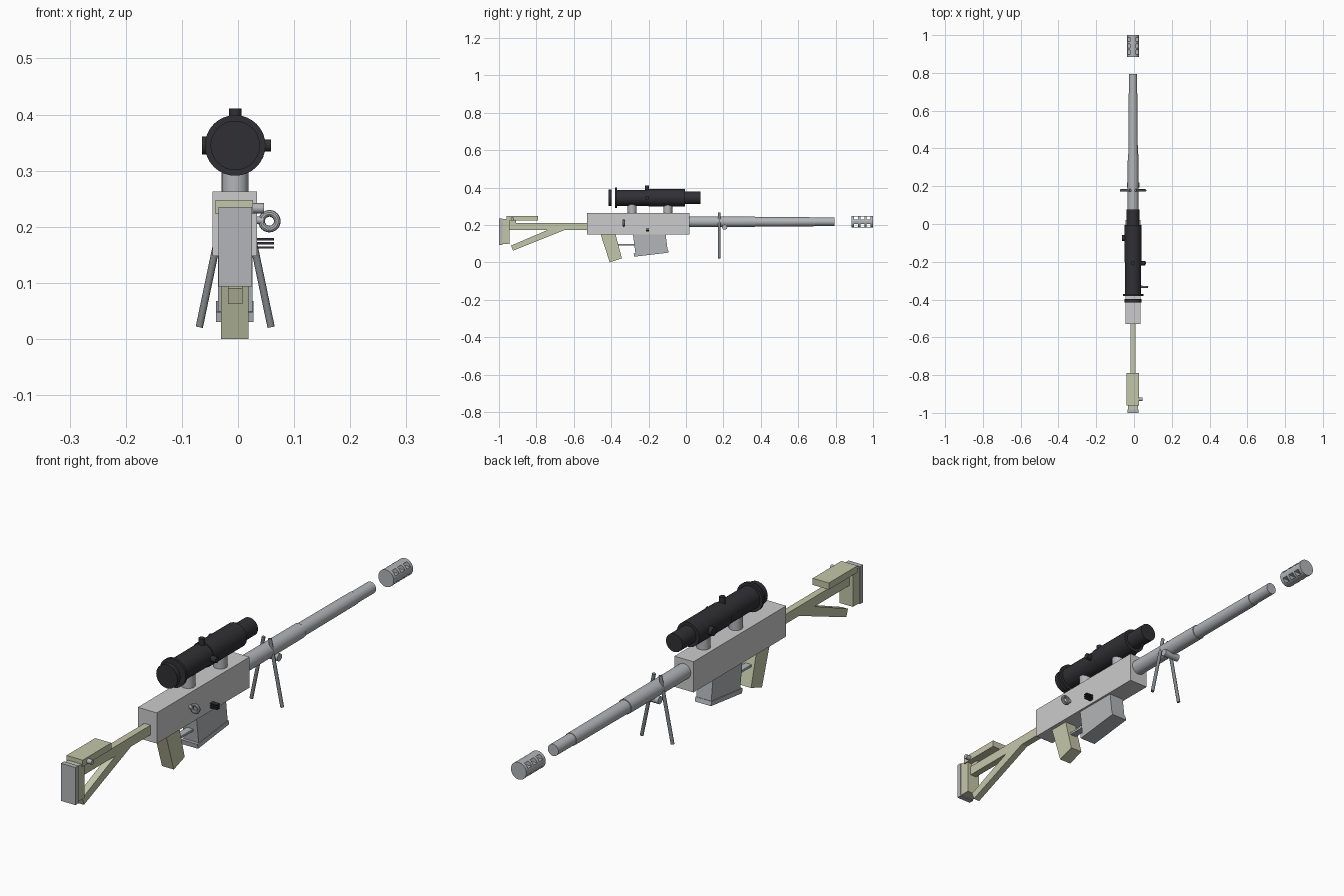
import bpy, bmesh, math
from mathutils import Vector, Matrix

if "Cube" in bpy.data.objects:
    bpy.data.objects.remove(bpy.data.objects["Cube"])

CX = -0.005  # centreline of the body


def mat(name, c):
    m = bpy.data.materials.new(name)
    m.diffuse_color = (*c, 1)
    m.use_nodes = True
    m.node_tree.nodes["Principled BSDF"].inputs["Base Color"].default_value = m.diffuse_color
    return m


OLIVE = mat("olive", (0.55, 0.57, 0.40))
STEEL = mat("steel", (0.45, 0.46, 0.48))
DARK = mat("dark_steel", (0.22, 0.23, 0.24))
BLACK = mat("black", (0.03, 0.03, 0.035))


def finish(name, bm, m=None, smooth=False):
    bmesh.ops.recalc_face_normals(bm, faces=bm.faces)
    me = bpy.data.meshes.new(name)
    bm.to_mesh(me)
    bm.free()
    ob = bpy.data.objects.new(name, me)
    bpy.context.collection.objects.link(ob)
    if m:
        me.materials.append(m)
    if smooth:
        bpy.ops.object.select_all(action='DESELECT')
        ob.select_set(True)
        bpy.context.view_layer.objects.active = ob
        bpy.ops.object.shade_smooth_by_angle(angle=math.radians(35))
    return ob


def add_box(bm, lo, hi):
    lo, hi = Vector(lo), Vector(hi)
    M = Matrix.Translation((lo + hi) / 2) @ Matrix.Diagonal((*(hi - lo), 1))
    bmesh.ops.create_cube(bm, size=1, matrix=M)


def box(name, lo, hi, m=None):
    bm = bmesh.new()
    add_box(bm, lo, hi)
    return finish(name, bm, m)


def side_profile(name, pts, x0, x1, m=None):
    """Extrude a (y, z) outline from x0 to x1."""
    bm = bmesh.new()
    f = bm.faces.new([bm.verts.new((x0, y, z)) for y, z in pts])
    ext = bmesh.ops.extrude_face_region(bm, geom=[f])
    bmesh.ops.translate(bm, vec=(x1 - x0, 0, 0),
                        verts=[v for v in ext["geom"] if isinstance(v, bmesh.types.BMVert)])
    return finish(name, bm, m)


def lathe(name, pts, z, m=None, n=32, closed=False):
    """Revolve (y, radius) points about the lengthwise axis at height z."""
    bm = bmesh.new()
    rings = [[bm.verts.new((CX + r * math.cos(a), y, z + r * math.sin(a)))
              for a in (2 * math.pi * i / n for i in range(n))] for y, r in pts]
    pairs = list(zip(rings, rings[1:]))
    if closed:
        pairs.append((rings[-1], rings[0]))
    else:
        bm.faces.new(rings[0])
        bm.faces.new(rings[-1])
    for a, b in pairs:
        for i in range(n):
            j = (i + 1) % n
            bm.faces.new((a[i], a[j], b[j], b[i]))
    return finish(name, bm, m, True)


def rod(name, p, q, r, m=None, n=16):
    p, q = Vector(p), Vector(q)
    d = q - p
    M = Matrix.Translation((p + q) / 2) @ d.to_track_quat('Z', 'Y').to_matrix().to_4x4()
    bm = bmesh.new()
    bmesh.ops.create_cone(bm, cap_ends=True, segments=n, radius1=r, radius2=r,
                          depth=d.length, matrix=M)
    return finish(name, bm, m, True)


# receiver, stepped barrel
box("receiver", (-0.045, -0.53, 0.148), (0.034, 0.02, 0.263))
lathe("barrel", [(0.0, 0.029), (0.37, 0.028), (0.37, 0.025), (0.69, 0.024),
                 (0.69, 0.022), (0.795, 0.022)], 0.217, STEEL)

# muzzle end piece with through slots
brake = lathe("muzzle_brake", [(0.885, 0.032), (1.0, 0.032)], 0.217, STEEL)
bm = bmesh.new()
for y in (0.909, 0.943, 0.976):
    for dz in (-0.02, 0.02):
        add_box(bm, (-0.1, y - 0.011, 0.217 + dz - 0.008), (0.1, y + 0.011, 0.217 + dz + 0.008))
cutter = finish("slot_cutter", bm)
cutter.hide_render = True
cutter.hide_set(True)
mod = brake.modifiers.new("slots", 'BOOLEAN')
mod.operation = 'DIFFERENCE'
mod.object = cutter

# bipod
for side, s in (("left", -1), ("right", 1)):
    rod(f"bipod_leg_{side}", (CX + s * 0.013, 0.178, 0.265), (CX + s * 0.064, 0.178, 0.021), 0.0065, DARK)
rod("bipod_hinge", (-0.038, 0.207, 0.188), (0.028, 0.207, 0.188), 0.014, STEEL)

# scope tube, end cap, ring, knobs and mounts
SZ = 0.345
lathe("scope_tube", [(-0.38, 0.043), (-0.2, 0.043), (-0.2, 0.046), (-0.005, 0.046),
                     (-0.005, 0.034), (0.077, 0.034)], SZ, BLACK)
lathe("scope_end_cap", [(-0.415, 0.044), (-0.397, 0.044)], SZ, BLACK)
lathe("scope_ring", [(-0.38, 0.054), (-0.37, 0.054), (-0.37, 0.042), (-0.38, 0.042)], SZ, BLACK, closed=True)
rod("scope_top_knob", (CX, -0.208, SZ + 0.03), (CX, -0.208, 0.411), 0.011, BLACK)
rod("scope_right_knob", (0.03, -0.208, SZ), (0.059, -0.208, SZ), 0.011, BLACK)
rod("scope_left_knob", (-0.035, -0.075, SZ), (-0.064, -0.075, SZ), 0.016, BLACK)
for name, y in (("rear", -0.288), ("front", -0.097)):
    rod(f"scope_mount_{name}", (CX, y, 0.25), (CX, y, 0.315), 0.024, STEEL, 24)

# magazine and base lip
side_profile("magazine", [(-0.285, 0.16), (-0.11, 0.16), (-0.098, 0.065), (-0.27, 0.045)], -0.036, 0.026, STEEL)
side_profile("magazine_base", [(-0.28, 0.048), (-0.277, 0.03), (-0.092, 0.052), (-0.096, 0.068)], -0.039, 0.028, STEEL)

# grip and trigger guard
side_profile("grip", [(-0.458, 0.155), (-0.378, 0.155), (-0.343, 0.022), (-0.408, 0.0)], -0.03, 0.019, OLIVE)
box("trigger_guard", (-0.018, -0.375, 0.091), (0.008, -0.27, 0.099), STEEL)

# stock
box("stock_bar", (-0.018, -0.95, 0.174), (0.008, -0.53, 0.21), OLIVE)
side_profile("stock_strut", [(-0.935, 0.09), (-0.70, 0.19), (-0.63, 0.18), (-0.925, 0.062)], -0.018, 0.008, OLIVE)
box("butt_plate", (-0.033, -0.982, 0.098), (0.022, -0.943, 0.232), OLIVE)
box("butt_pad", (-0.035, -1.0, 0.094), (0.025, -0.982, 0.235), STEEL)
box("cheek_rest", (-0.04, -0.96, 0.223), (0.027, -0.79, 0.248), OLIVE)
box("cheek_post", (-0.014, -0.945, 0.2), (0.004, -0.91, 0.23), OLIVE)
rod("cheek_knob", (0.015, -0.928, 0.233), (0.046, -0.928, 0.233), 0.009, STEEL)

# side ring handle and its stem
bpy.ops.mesh.primitive_torus_add(location=(0.056, -0.333, 0.21), rotation=(math.pi / 2, 0, 0),
                                 major_radius=0.014, minor_radius=0.006,
                                 major_segments=24, minor_segments=10)
ring = bpy.context.object
ring.name = "handle_ring"
ring.data.materials.append(STEEL)
bpy.ops.object.shade_smooth_by_angle()
rod("handle_stem", (0.03, -0.333, 0.212), (0.046, -0.333, 0.211), 0.007, STEEL)

# small side fins
for i in range(3):
    z = 0.161 + i * 0.0075
    box(f"side_fin_{i + 1}", (0.03, -0.215, z), (0.064, -0.198, z + 0.004), BLACK)
